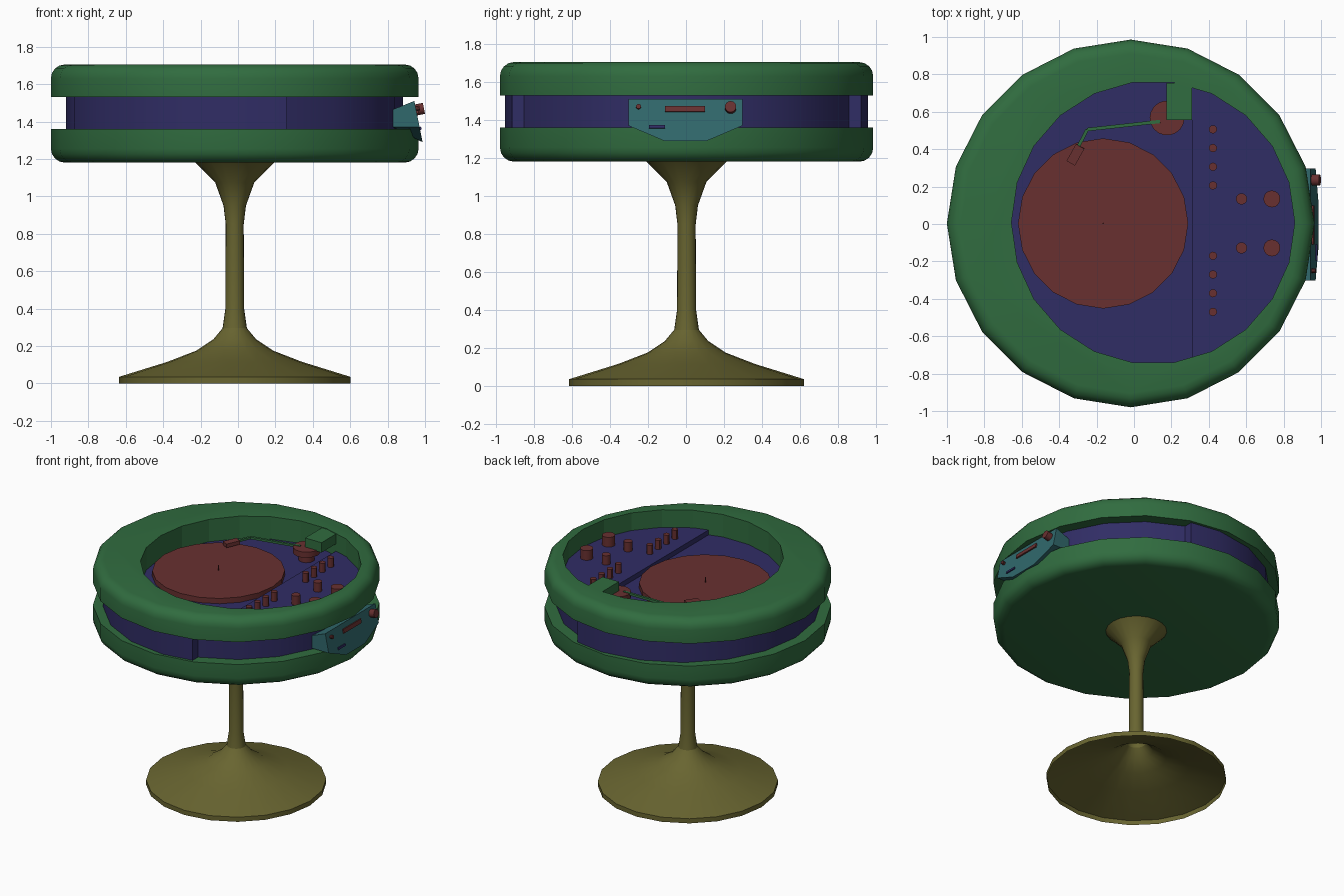
import bpy, bmesh
from math import sin, cos, pi, atan2
from mathutils import Vector, Matrix

if "Cube" in bpy.data.objects:
    bpy.data.objects.remove(bpy.data.objects["Cube"])

def mat(name, rgb):
    m = bpy.data.materials.new(name)
    m.diffuse_color = (*rgb, 1)
    m.use_nodes = True
    m.node_tree.nodes["Principled BSDF"].inputs["Base Color"].default_value = m.diffuse_color
    return m

GREEN = mat("green", (0.03, 0.15, 0.05))
BLUE = mat("blue", (0.03, 0.026, 0.13))
RED = mat("red", (0.14, 0.03, 0.03))
TEAL = mat("teal", (0.03, 0.14, 0.15))
OLIVE = mat("olive", (0.14, 0.13, 0.03))

def finish(name, bm, material, smooth=False):
    bmesh.ops.recalc_face_normals(bm, faces=bm.faces[:])
    me = bpy.data.meshes.new(name)
    bm.to_mesh(me)
    bm.free()
    ob = bpy.data.objects.new(name, me)
    bpy.context.collection.objects.link(ob)
    me.materials.append(material)
    if smooth:
        bpy.ops.object.select_all(action='DESELECT')
        bpy.context.view_layer.objects.active = ob
        ob.select_set(True)
        bpy.ops.object.shade_smooth_by_angle(angle=pi / 6)
    return ob

def lathe(name, profile, centre, material, segs=20, bottom=True, smooth=True,
          matrix=None, clip=None):
    """Turn (radius, z) points round a vertical axis; clip = (x, keep_right)."""
    bm = bmesh.new()
    rings = [[bm.verts.new((centre[0] + r * cos(2 * pi * i / segs),
                            centre[1] + r * sin(2 * pi * i / segs), z))
              for i in range(segs)] for r, z in profile]
    for a, b in zip(rings, rings[1:]):
        for i in range(segs):
            j = (i + 1) % segs
            bm.faces.new((a[i], a[j], b[j], b[i]))
    bm.faces.new(rings[-1])
    if bottom:
        bm.faces.new(rings[0][::-1])
    if clip:
        cut = bmesh.ops.bisect_plane(
            bm, geom=bm.verts[:] + bm.edges[:] + bm.faces[:], plane_co=(clip[0], 0, 0),
            plane_no=(1, 0, 0), clear_inner=clip[1], clear_outer=not clip[1])
        edges = [e for e in cut["geom_cut"] if isinstance(e, bmesh.types.BMEdge)]
        bmesh.ops.edgeloop_fill(bm, edges=edges)
    if matrix:
        bm.transform(matrix)
    return finish(name, bm, material, smooth)

def box(name, size, matrix, material):
    bm = bmesh.new()
    bmesh.ops.create_cube(bm, size=1, matrix=matrix @ Matrix.Diagonal((*size, 1)))
    return finish(name, bm, material)

def bar(name, p, q, width, height, material):
    p, q = Vector(p), Vector(q)
    d = q - p
    rot = Matrix.Rotation(atan2(d.y, d.x), 4, 'Z') @ Matrix.Rotation(-atan2(d.z, d.xy.length), 4, 'Y')
    return box(name, (d.length, width, height), Matrix.Translation((p + q) / 2) @ rot, material)

C = (-0.0175, 0.003)

# pedestal, open underneath
lathe("pedestal", [(0.618, 0), (0.618, 0.035), (0.36, 0.115), (0.205, 0.175), (0.115, 0.235),
                   (0.065, 0.295), (0.05, 0.4), (0.048, 0.85), (0.06, 0.95), (0.105, 1.075),
                   (0.215, 1.185)], C, OLIVE, bottom=False)

# rounded green shells
R, B = 0.983, 0.075
arc = [(R - B + B * cos(t * pi / 8), B * sin(t * pi / 8)) for t in range(5)]
lathe("lower_shell", [(r, 1.18 + B - h) for r, h in reversed(arc)] + [(R, 1.36)], C, GREEN)
upper = lathe("upper_shell", [(R, 1.53)] + [(r, 1.705 - B + h) for r, h in arc], C, GREEN)

# offset round opening in the upper shell
cutter = lathe("opening_cutter", [(0.757, 1.4), (0.757, 1.9)], (0.102, 0.008), GREEN, 22, smooth=False)
cutter.hide_render = True
mod = upper.modifiers.new("opening", 'BOOLEAN')
mod.operation, mod.object = 'DIFFERENCE', cutter
bpy.context.view_layer.objects.active = upper
bpy.ops.object.modifier_apply(modifier="opening")
bpy.data.objects.remove(cutter)

# blue core in two halves, and the raised control deck
lathe("core_left", [(0.955, 1.35), (0.955, 1.535)], (0.035, 0.003), BLUE, clip=(0.262, False))
lathe("core_right", [(0.9, 1.35), (0.9, 1.535)], C, BLUE, clip=(0.262, True))
lathe("control_deck", [(0.76, 1.53), (0.76, 1.572)], (0.102, 0.008), BLUE, 22, clip=(0.31, True))

# turntable
lathe("platter", [(0.455, 1.53), (0.455, 1.575)], (-0.165, 0.003), RED, 20)
lathe("spindle", [(0.004, 1.57), (0.004, 1.615)], (-0.165, 0.003), RED, 8)
lathe("arm_pivot", [(0.055, 1.53), (0.055, 1.59), (0.093, 1.59), (0.093, 1.633)], (0.177, 0.567), RED, 18)
box("arm_bracket", (0.137, 0.2, 0.075), Matrix.Translation((0.242, 0.655, 1.664)), GREEN)
bar("arm_tube", (0.14, 0.548, 1.63), (-0.25, 0.505, 1.61), 0.018, 0.016, GREEN)
bar("arm_bend", (-0.25, 0.505, 1.61), (-0.305, 0.4, 1.605), 0.018, 0.016, GREEN)
bar("headshell", (-0.288, 0.415, 1.607), (-0.338, 0.325, 1.602), 0.052, 0.028, RED)

# deck knobs
for side in (1, -1):
    for i in range(4):
        lathe("small_knob", [(0.022, 1.57), (0.022, 1.642)], (0.422, 0.018 + side * (0.188 + 0.1 * i)), RED, 12)
    lathe("medium_knob", [(0.03, 1.57), (0.03, 1.642)], (0.575, 0.003 + side * 0.131), RED, 14)
    lathe("large_knob", [(0.045, 1.57), (0.045, 1.645)], (0.737, 0.003 + side * 0.131), RED, 16)

# tilted side control box
SLOPE = 0.2
def face_x(z):
    return 0.943 + (1.51 - z) * SLOPE
outline = [(-0.303, 1.51), (0.297, 1.51), (0.297, 1.37), (0.11, 1.29), (-0.116, 1.29), (-0.303, 1.37)]
bm = bmesh.new()
front = [bm.verts.new((face_x(z), y, z)) for y, z in outline]
back = [bm.verts.new((0.83, y, min(max(z, 1.36), 1.465))) for y, z in outline]
bm.faces.new(front)
bm.faces.new(back[::-1])
for i in range(6):
    j = (i + 1) % 6
    bm.faces.new((front[i], back[i], back[j], front[j]))
finish("side_box", bm, TEAL)

def on_face(y, z):
    # local z points out of the tilted face
    return Matrix.Translation((face_x(z), y, z)) @ Matrix.Rotation(pi / 2 - atan2(SLOPE, 1), 4, 'Y')

lathe("side_knob", [(0.03, -0.01), (0.03, 0.042)], (0, 0), RED, 14, matrix=on_face(0.235, 1.462))
lathe("side_button", [(0.013, -0.01), (0.013, 0.02)], (0, 0), RED, 10, matrix=on_face(-0.25, 1.468))
box("side_slider", (0.03, 0.21, 0.02), on_face(-0.005, 1.457), RED)
box("side_socket", (0.016, 0.085, 0.016), on_face(-0.153, 1.363), BLUE)
